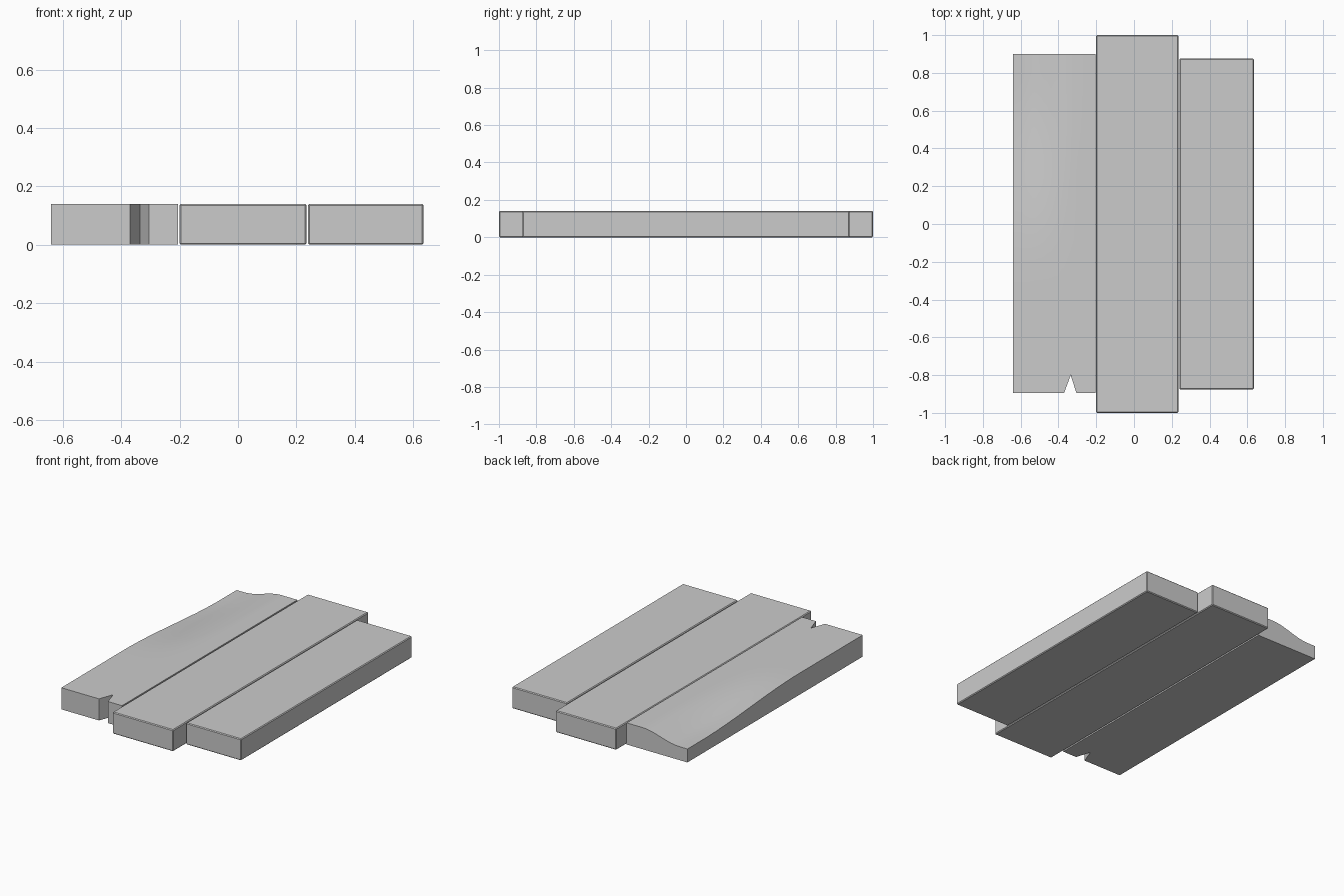
import bpy, bmesh

if "Cube" in bpy.data.objects:
    bpy.data.objects.remove(bpy.data.objects["Cube"])

H = 0.14


def smooth(a, b, v):
    t = min(max((v - a) / (b - a), 0), 1)
    return t * t * (3 - 2 * t)


def plank(name, x0, x1, half_len):
    bm = bmesh.new()
    bmesh.ops.create_cube(bm, size=1)
    for v in bm.verts:
        v.co.x = x0 if v.co.x < 0 else x1
        v.co.y *= 2 * half_len
        v.co.z = 0 if v.co.z < 0 else H
    # small chamfer on every edge
    bmesh.ops.bevel(bm, geom=bm.edges[:], offset=0.005, segments=1, affect='EDGES')
    finish(name, bm)


def finish(name, bm):
    bmesh.ops.recalc_face_normals(bm, faces=bm.faces[:])
    me = bpy.data.meshes.new(name)
    bm.to_mesh(me)
    bm.free()
    ob = bpy.data.objects.new(name, me)
    bpy.context.collection.objects.link(ob)
    return ob


# Straight planks
plank("middle_plank", -0.20, 0.235, 1.0)
plank("right_plank", 0.24, 0.635, 0.875)

# Worn plank: notch in the front end, top sagging toward the back left corner
xs = [-0.64, -0.59, -0.55, -0.52, -0.48, -0.44, -0.40, -0.37, -0.335, -0.305, -0.205]
NY = 18
bm = bmesh.new()
top, bottom = [], []
for x in xs:
    y0 = -0.80 if x == -0.335 else -0.895
    ys = [y0 + (0.90 - y0) * j / NY for j in range(NY + 1)]
    sag = 0.053 * (1 - smooth(-0.58, -0.32, x))
    top.append([bm.verts.new((x, y, H - sag * smooth(-0.25, 0.75, y))) for y in ys])
    bottom.append([bm.verts.new((x, y, 0)) for y in ys])
for i in range(len(xs) - 1):
    for g in (top, bottom):
        for j in range(NY):
            bm.faces.new((g[i][j], g[i + 1][j], g[i + 1][j + 1], g[i][j + 1]))
    for j in (0, NY):
        bm.faces.new((top[i][j], top[i + 1][j], bottom[i + 1][j], bottom[i][j]))
for i in (0, -1):
    for j in range(NY):
        bm.faces.new((top[i][j], top[i][j + 1], bottom[i][j + 1], bottom[i][j]))
ob = finish("worn_left_plank", bm)
bpy.context.view_layer.objects.active = ob
ob.select_set(True)
bpy.ops.object.shade_smooth_by_angle()
